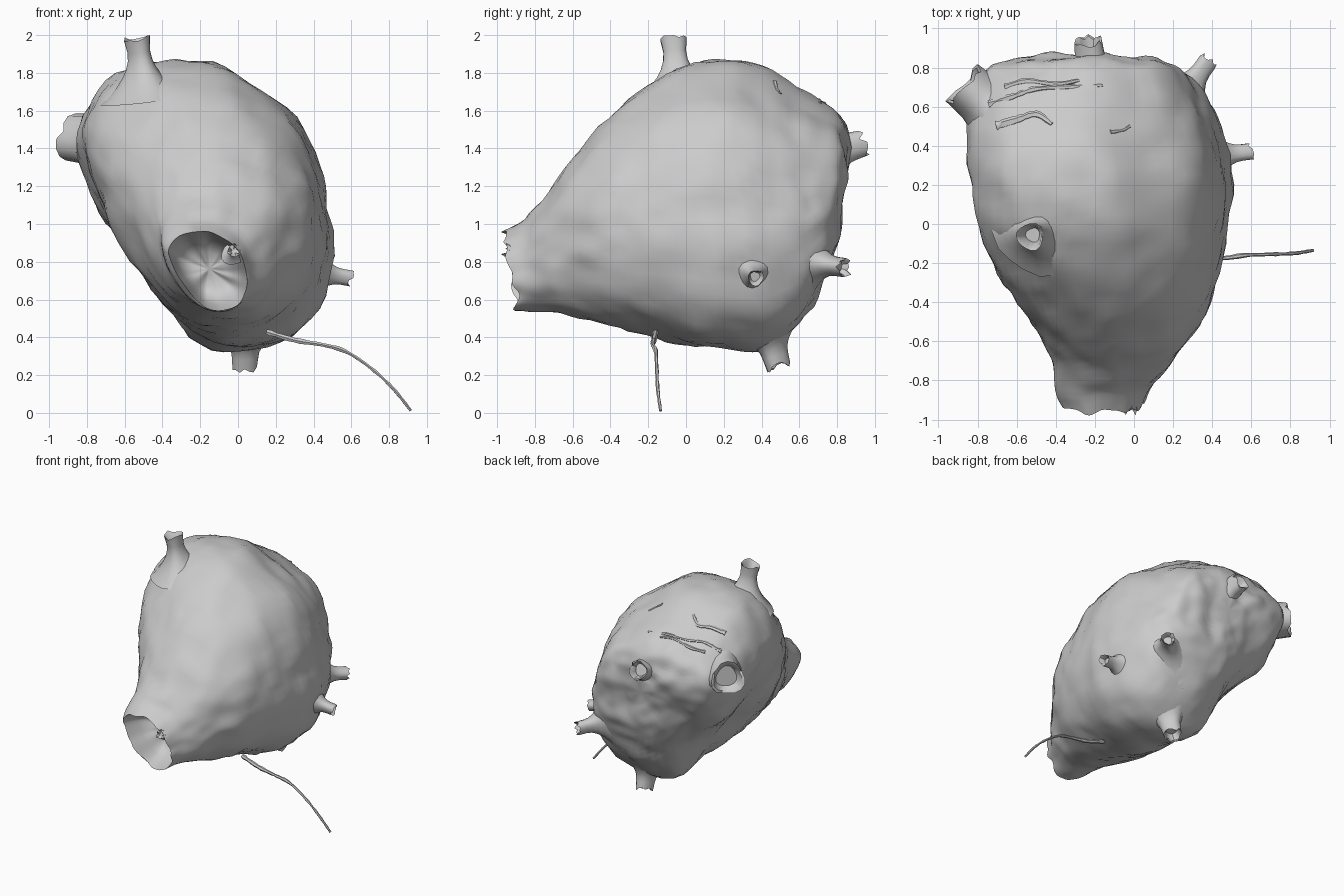
import bpy, bmesh, math, random
from mathutils import Vector, noise

random.seed(4)
if "Cube" in bpy.data.objects:
    bpy.data.objects.remove(bpy.data.objects["Cube"], do_unlink=True)

grey = bpy.data.materials.new("plain grey")
grey.use_nodes = True
grey.diffuse_color = (0.6, 0.6, 0.6, 1)
grey.node_tree.nodes["Principled BSDF"].inputs["Base Color"].default_value = (0.6, 0.6, 0.6, 1)


def spline(pts, n, closed=False):
    """Catmull-Rom points through pts, n steps per span."""
    pts = [Vector(p) for p in pts]
    m, out = len(pts), []
    for i in range(m if closed else m - 1):
        p = [pts[(i + k) % m] if closed else pts[min(max(i + k, 0), m - 1)] for k in (-1, 0, 1, 2)]
        for s in range(n):
            t = s / n
            out.append(0.5 * (2 * p[1] + (p[2] - p[0]) * t + (2 * p[0] - 5 * p[1] + 4 * p[2] - p[3]) * t * t
                              + (3 * p[1] - p[0] - 3 * p[2] + p[3]) * t ** 3))
    return out if closed else out + [pts[-1]]


def loft(name, rings, cap_start=False, cap_end=False, angle=40):
    """Skin a list of equal rings into one object."""
    bm = bmesh.new()
    rows = [[bm.verts.new(p) for p in r] for r in rings]
    n = len(rows[0])
    for a, b in zip(rows, rows[1:]):
        for i in range(n):
            bm.faces.new((a[i], a[(i + 1) % n], b[(i + 1) % n], b[i]))
    for row, cap in ((rows[0], cap_start), (rows[-1], cap_end)):
        if cap:
            c = bm.verts.new(sum((v.co for v in row), Vector()) / n)
            for i in range(n):
                bm.faces.new((row[i], row[(i + 1) % n], c))
    bmesh.ops.recalc_face_normals(bm, faces=bm.faces)
    me = bpy.data.meshes.new(name)
    bm.to_mesh(me)
    bm.free()
    me.materials.append(grey)
    ob = bpy.data.objects.new(name, me)
    bpy.context.collection.objects.link(ob)
    bpy.ops.object.select_all(action='DESELECT')
    ob.select_set(True)
    bpy.context.view_layer.objects.active = ob
    bpy.ops.object.shade_smooth_by_angle(angle=math.radians(angle))
    return ob


# Leaning cross-section of the body, in x and z
outline = [(-.5, 1.85), (-.35, 1.87), (-.15, 1.86), (.05, 1.76), (.25, 1.62), (.38, 1.44), (.44, 1.25),
           (.48, 1.08), (.5, .9), (.47, .7), (.38, .5), (.23, .39), (0, .33), (-.2, .38), (-.36, .52),
           (-.53, .75), (-.69, 1.0), (-.78, 1.2), (-.84, 1.37), (-.86, 1.5), (-.79, 1.66), (-.66, 1.79)]
unit = [Vector(((p.x + .86) / 1.36 - .5, (p.y - .33) / 1.54 - .5))
        for p in spline([(x, z, 0) for x, z in outline], 3, True)]

# Extents along the depth: y, x min, x max, z min, z max, roundness of the section
spans = [(-.92, -.37, .05, .54, .96, 0), (-.85, -.41, .09, .535, 1.03, .25), (-.72, -.43, .19, .53, 1.17, .6),
         (-.6, -.48, .28, .51, 1.35, .75), (-.4, -.61, .39, .46, 1.56, .55), (-.2, -.74, .45, .41, 1.73, .35),
         (0, -.81, .48, .36, 1.84, .12), (.2, -.83, .5, .335, 1.865, 0), (.4, -.86, .47, .32, 1.82, 0),
         (.58, -.86, .41, .44, 1.72, 0), (.69, -.81, .35, .6, 1.64, 0), (.76, -.73, .28, .74, 1.57, 0),
         (.795, -.58, .19, .86, 1.5, 0), (.81, -.43, .08, .98, 1.41, 0), (.815, -.3, -.08, 1.1, 1.3, 0)]


def span_point(span, u):
    y, x0, x1, z0, z1, w = span
    q = u.lerp(u.normalized() * .5, w) + Vector((.5, .5))
    return Vector((x0 + q.x * (x1 - x0), y, z0 + q.y * (z1 - z0)))


def lump(p):
    """Push a point in or out for a dented skin."""
    away = (p - Vector((-.18, .1, 1.08))).normalized()
    return p + away * (.022 * noise.noise(p * 4.2) + .016 * noise.noise(p * 10) + .004)


columns = [spline([span_point(s, u) for s in spans], 4) for u in unit]
skin = [[lump(c[k]) for c in columns] for k in range(len(columns[0]))]
hollow = Vector((-.42, .52, .78))
for ring in skin:
    for p in ring:
        # Back leans out towards its upper edge
        if p.y > .6:
            p.y += (p.y - .6) * .28 * max(0, min(1, (p.z - 1.1) / .3))
        # Shallow hollow low on the right of the back
        p += Vector((.62, -.4, .67)) * .11 * math.exp(-(p - hollow).length_squared / .1)
# Ragged lip: leans forward at the top
for k in range(4):
    for p in skin[k]:
        p.y -= (1 - k / 4) * ((p.z - .72) * .15 + .03 * noise.noise(p * 14))
# Hollow mouth, running inward from the lip
mid = sum(skin[0], Vector()) / len(unit)
cup = []
for s, d in ((.15, .25), (.45, .24), (.7, .2), (.86, .12), (.96, .04)):
    cup.append([lump(Vector((mid.x + (p.x - mid.x) * s, mid.y + (p.y - mid.y) * s + d,
                             mid.z + (p.z - mid.z) * s))) for p in skin[0]])
body = loft("body", cup + skin, True, True, 50)


def stub(name, base, tip, r_base, r_neck, r_tip, depth=.07, rag=.03):
    """Flared hollow spout with a torn rim, rooted inside the body."""
    base, tip = Vector(base), Vector(tip)
    axis = tip - base
    d = axis.normalized()
    side = d.cross(Vector((0, 0, 1)) if abs(d.z) < .8 else Vector((0, 1, 0))).normalized()
    up = d.cross(side)
    n, rings = 16, []
    torn = [random.uniform(-rag, rag) for _ in range(n)]
    # Flare falls away smoothly from root to neck
    rows = [(t, r_neck + (r_base - r_neck) * (1 - t / .75) ** 2, 0) for t in (-.1, 0, .15, .3, .45, .6, .75)]
    rows += [(1, r_tip, 1), (.97, r_tip * .85, 1), (1 - depth / axis.length, r_neck * .6, 0)]
    for t, r, w in rows:
        ring = []
        for i in range(n):
            a = math.tau * i / n
            q = r * (1 + .08 * math.sin(3 * a + base.x * 9))
            ring.append(base + axis * t + d * torn[i] * w + side * math.cos(a) * q + up * math.sin(a) * q)
        rings.append(ring)
    loft(name, rings, False, True, 40)


# Cut spouts around the body
stub("top_spout", (-.49, -.04, 1.69), (-.53, -.065, 1.985), .19, .06, .07, .1, .012)
stub("right_spout", (-.67, .54, 1.43), (-.87, .71, 1.45), .22, .13, .125, .05, .022)
stub("back_spout", (-.2, .71, 1.36), (-.23, .935, 1.43), .23, .075, .07, .05, .02)
stub("lower_back_spout", (.23, .63, .8), (.38, .84, .77), .2, .05, .05, .04, .022)
stub("left_spout", (.4, .345, .75), (.595, .37, .715), .14, .042, .042, .04, .012)
stub("bottom_spout", (.04, .42, .46), (.035, .485, .245), .2, .07, .065, .05, .018)
stub("lip_tuft", (-.03, -.88, .84), (-.02, -.955, .86), .05, .02, .035, .02, .02)


def strand(name, path, radii, flat=1.0, n=6):
    """Tapered tube along a path."""
    pts = spline(path, 5)
    rings = []
    for i, p in enumerate(pts):
        d = (pts[min(i + 1, len(pts) - 1)] - pts[max(i - 1, 0)]).normalized()
        side = d.cross(Vector((0, 0, 1))).normalized()
        up = side.cross(d)
        f = i / (len(pts) - 1)
        r = (radii[0] * (1 - f) + radii[1] * f) * random.uniform(.8, 1.25)
        rings.append([p + (side * math.cos(math.tau * k / n) + up * math.sin(math.tau * k / n) * flat) * r
                      for k in range(n)])
    loft(name, rings, True, True, 45)


# Trailing thread under the left side
strand("thread", [(.15, -.16, .43), (.3, -.17, .385), (.45, -.175, .36), (.57, -.16, .325), (.7, -.155, .24),
                  (.82, -.15, .13), (.915, -.135, .012)], (.015, .007))


def on_skin(x, y):
    """Point on the upper skin below a plan position."""
    return body.ray_cast(Vector((x, y, 3)), Vector((0, 0, -1)))[1]


# Creases and torn flaps on the upper back, laid on the skin
folds = [("upper_fold", [(-.66, .7), (-.55, .73), (-.4, .715), (-.28, .735)], .016),
         ("lower_fold", [(-.74, .61), (-.62, .65), (-.5, .69), (-.32, .7), (-.16, .71)], .018),
         ("torn_flap", [(-.7, .5), (-.6, .53), (-.5, .56), (-.42, .51)], .024),
         ("small_tear", [(-.12, .47), (-.06, .48), (-.02, .5)], .012)]
for name, path, r in folds:
    strand(name, [on_skin(x, y) for x, y in path], (r, r * .6), .6)
